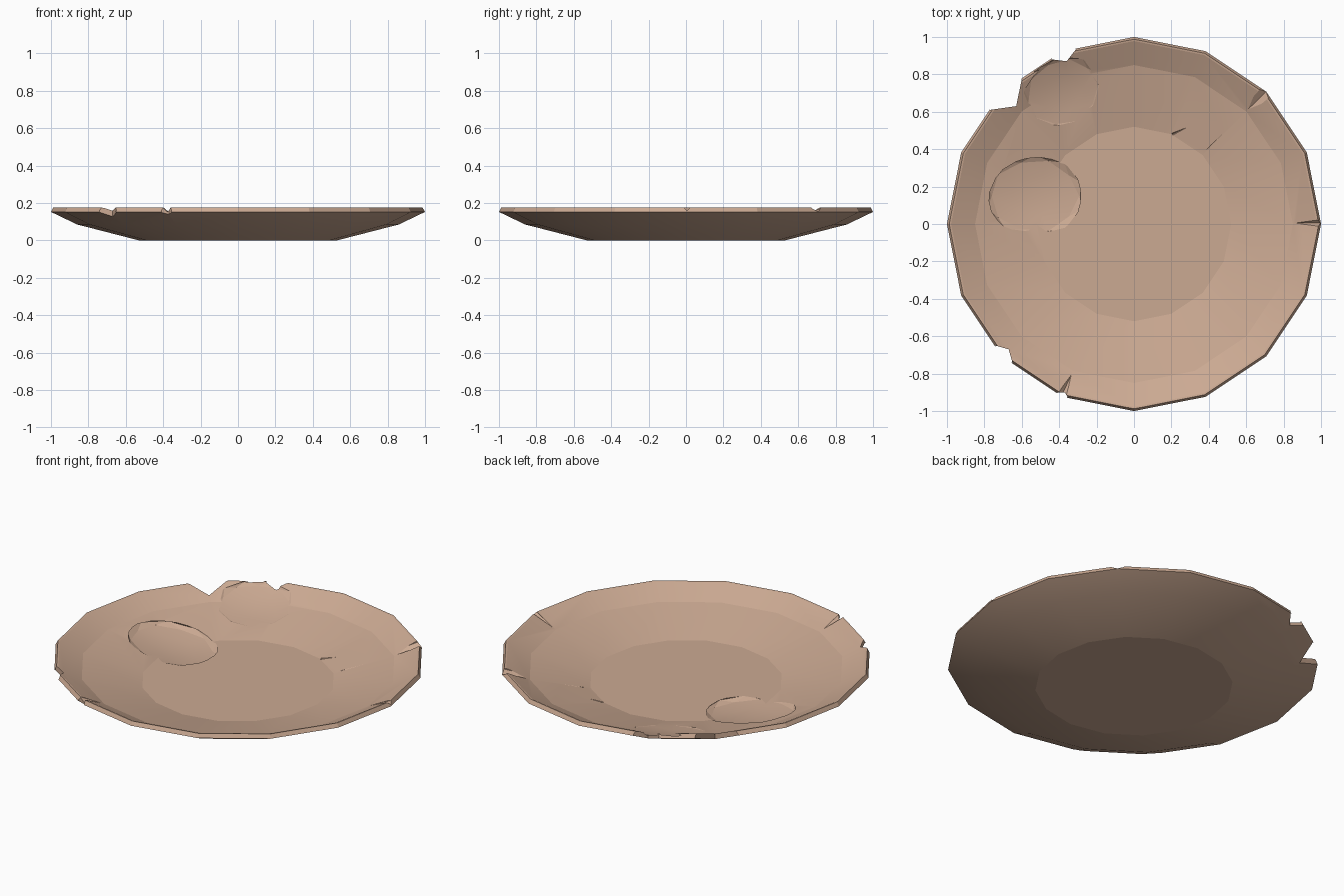
import bpy, bmesh, math
from mathutils import Vector, Matrix

if "Cube" in bpy.data.objects:
    bpy.data.objects.remove(bpy.data.objects["Cube"])

SIDES = 16
clay = bpy.data.materials.new("clay")
clay.diffuse_color = (0.60, 0.40, 0.29, 1)
clay.use_nodes = True
clay.node_tree.nodes["Principled BSDF"].inputs["Base Color"].default_value = clay.diffuse_color


def to_object(bm, name):
    bmesh.ops.recalc_face_normals(bm, faces=bm.faces)
    me = bpy.data.meshes.new(name)
    bm.to_mesh(me)
    bm.free()
    me.materials.append(clay)
    ob = bpy.data.objects.new(name, me)
    bpy.context.collection.objects.link(ob)
    return ob


def lathe(profile, name):
    bm = bmesh.new()
    rings = [[bm.verts.new((r * math.cos(math.tau * i / SIDES), r * math.sin(math.tau * i / SIDES), z))
              for i in range(SIDES)] for r, z in profile]
    for a, b in zip(rings, rings[1:]):
        for i in range(SIDES):
            j = (i + 1) % SIDES
            bm.faces.new((a[i], a[j], b[j], b[i]))
    bm.faces.new(rings[0])
    bm.faces.new(rings[-1])
    return to_object(bm, name)


def prism(points):
    # vertical cutter that breaks a chip out of the rim
    bm = bmesh.new()
    f = bm.faces.new([bm.verts.new((x, y, -0.1)) for x, y in points])
    ext = bmesh.ops.extrude_face_region(bm, geom=[f])
    bmesh.ops.translate(bm, vec=(0, 0, 0.5), verts=[v for v in ext["geom"] if isinstance(v, bmesh.types.BMVert)])
    return to_object(bm, "chip_cutter")


def groove(tip, end, width, depth):
    # V wedge growing from a pointed tip to its wide end
    a, b = Vector(tip), Vector(end)
    side = (b - a).cross(Vector((0, 0, 1))).normalized() * width
    up = Vector((0, 0, 0.08))
    bm = bmesh.new()
    for p in (a, a + up, b - Vector((0, 0, depth)), b + side, b - side, b + side + up, b - side + up):
        bm.verts.new(p)
    bmesh.ops.convex_hull(bm, input=bm.verts)
    return to_object(bm, "groove_cutter")


def scoop(pos, tilt, heading, size):
    # flattened low-poly lens that scrapes the inner surface
    bm = bmesh.new()
    bmesh.ops.create_icosphere(bm, subdivisions=2, radius=1)
    m = (Matrix.Translation(pos) @ Matrix.Rotation(heading, 4, 'Z') @ Matrix.Rotation(-tilt, 4, 'Y')
         @ Matrix.Diagonal((*size, 1)))
    bmesh.ops.transform(bm, matrix=m, verts=bm.verts)
    return to_object(bm, "scoop_cutter")


# plate body: outside profile, rim, inside profile
plate = lathe([(0.53, 0), (0.86, 0.085), (1.0, 0.152), (0.988, 0.175), (0.978, 0.173),
               (0.85, 0.112), (0.52, 0.036)], "plate")

cutters = [
    # broken chips on the rim
    prism([(-0.77, 0.61), (-0.63, 0.63), (-0.60, 0.775), (-0.8, 0.9)]),
    prism([(-0.44, 0.88), (-0.36, 0.87), (-0.31, 0.935), (-0.42, 1.0)]),
    prism([(-0.74, -0.65), (-0.67, -0.67), (-0.65, -0.74), (-0.8, -0.8)]),
    prism([(-0.41, -0.90), (-0.37, -0.90), (-0.355, -0.925), (-0.42, -1.0)]),
    # cracks and nicks
    groove((0.38, 0.39, 0.039), (0.72, 0.72, 0.18), 0.035, 0.022),
    groove((0.86, 0.005, 0.118), (1.01, 0.005, 0.185), 0.02, 0.022),
    groove((-0.33, -0.795, 0.12), (-0.39, -0.925, 0.185), 0.025, 0.025),
    groove((0.28, 0.515, 0.052), (0.205, 0.48, 0.037), 0.006, 0.012),
    # scraped patches
    scoop((-0.53, 0.15, 0.059), 0.13, math.pi, (0.27, 0.22, 0.034)),
    scoop((-0.38, 0.70, 0.122), 0.26, math.radians(118), (0.20, 0.22, 0.03)),
]
for c in cutters:
    c.hide_render = True
    mod = plate.modifiers.new("cut", 'BOOLEAN')
    mod.object = c
    mod.operation = 'DIFFERENCE'
    mod.solver = 'EXACT'

bpy.context.view_layer.objects.active = plate
plate.select_set(True)
for mod in list(plate.modifiers):
    bpy.ops.object.modifier_apply(modifier=mod.name)
for c in cutters:
    bpy.data.objects.remove(c)
bpy.ops.object.shade_smooth_by_angle(angle=math.radians(11.5))
